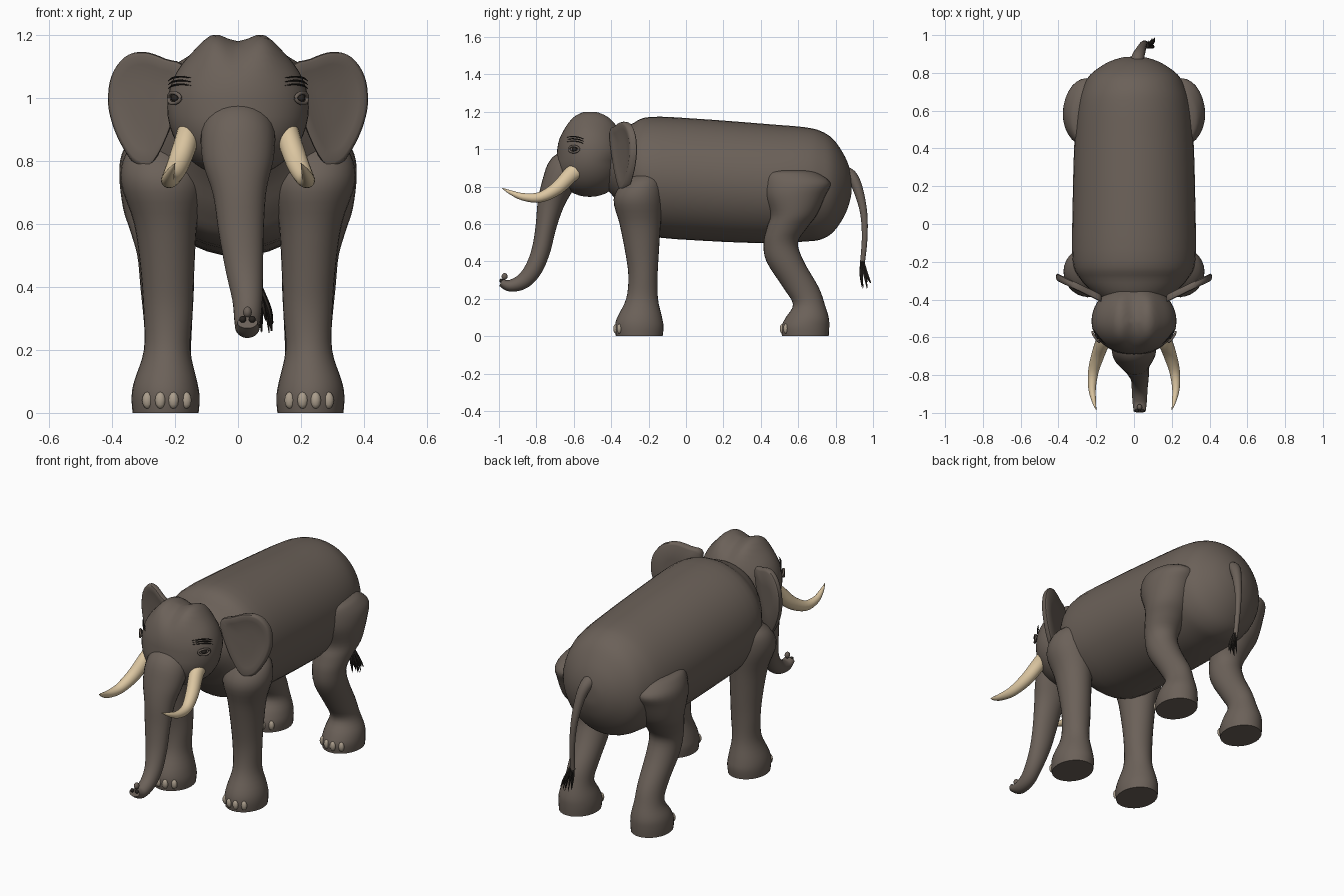
import bpy, bmesh, math, random
from mathutils import Vector, Matrix

random.seed(4)
cube = bpy.data.objects.get("Cube")
if cube:
    bpy.data.objects.remove(cube, do_unlink=True)


def material(name, color):
    mat = bpy.data.materials.new(name)
    mat.use_nodes = True
    mat.diffuse_color = (*color, 1)
    mat.node_tree.nodes["Principled BSDF"].inputs["Base Color"].default_value = (*color, 1)
    return mat


SKIN = material("grey_brown_skin", (0.147, 0.119, 0.099))
IVORY = material("ivory", (0.72, 0.57, 0.36))
NAIL = material("toenail", (0.40, 0.335, 0.26))
HAIR = material("dark_hair", (0.022, 0.018, 0.015))


def finish(name, bm, mat):
    """Turn a bmesh into a smooth-shaded object that keeps sharp rims."""
    bmesh.ops.recalc_face_normals(bm, faces=bm.faces[:])
    mesh = bpy.data.meshes.new(name)
    bm.to_mesh(mesh)
    bm.free()
    mesh.materials.append(mat)
    mesh.shade_smooth()
    mesh.set_sharp_from_angle(angle=math.radians(50))
    obj = bpy.data.objects.new(name, mesh)
    bpy.context.collection.objects.link(obj)
    return obj


def spline(points, steps, closed=False):
    """Catmull-Rom interpolation through the given points."""
    n = len(points)

    def pick(i):
        return Vector(points[i % n] if closed else points[min(max(i, 0), n - 1)])

    out = []
    for i in range(n if closed else n - 1):
        a, b, c, d = (pick(i + k) for k in (-1, 0, 1, 2))
        for s in range(steps):
            t = s / steps
            out.append(b + 0.5 * t * ((c - a) + t * ((2 * a - 5 * b + 4 * c - d)
                                                     + t * (3 * (b - c) + d - a))))
    if not closed:
        out.append(pick(n - 1))
    return out


def skin_rings(bm, rings):
    """Join equal vertex rings with quads and cap both ends."""
    loops = [[bm.verts.new(p) for p in ring] for ring in rings]
    n = len(loops[0])
    for a, b in zip(loops, loops[1:]):
        for i in range(n):
            j = (i + 1) % n
            bm.faces.new((a[i], a[j], b[j], b[i]))
    bm.faces.new(loops[0])
    bm.faces.new(loops[-1])


def loft(name, stations, mat, normal=None, side=1, sides=28, steps=4):
    """Elliptical tube; each station is x, y, z, half width, half depth."""
    path = spline(stations, steps)
    rings = []
    for i, st in enumerate(path):
        centre = Vector((st[0] * side, st[1], st[2]))
        tangent = path[min(i + 1, len(path) - 1)] - path[max(i - 1, 0)]
        t = Vector(normal) if normal else Vector((tangent[0] * side, tangent[1], tangent[2])).normalized()
        v = t.cross(Vector((1, 0, 0))).normalized()
        u = v.cross(t)
        angles = [2 * math.pi * k / sides for k in range(sides)]
        rings.append([centre + u * max(st[3], 0.001) * math.cos(a)
                      + v * max(st[4], 0.001) * math.sin(a) for a in angles])
    bm = bmesh.new()
    skin_rings(bm, rings)
    return finish(name, bm, mat)


def ellipsoid(name, centre, radii, mat, seg=16, facing=None):
    bm = bmesh.new()
    bmesh.ops.create_uvsphere(bm, u_segments=seg, v_segments=seg // 2, radius=1)
    turn = facing.to_track_quat("Z", "Y").to_matrix().to_4x4() if facing else Matrix()
    bm.transform(Matrix.Translation(centre) @ turn @ Matrix.Diagonal((*radii, 1)))
    return finish(name, bm, mat)


UP, BACK = (0, 0, 1), (0, 1, 0)

# Barrel body, narrowing into the neck and rounding off at the rump
loft("body", [
    (0, -.42, .92, .15, .14), (0, -.36, .91, .22, .195), (0, -.29, .875, .285, .26),
    (0, -.19, .855, .325, .318), (0, .10, .835, .325, .325), (0, .45, .815, .315, .318),
    (0, .63, .812, .297, .306), (0, .72, .807, .272, .29), (0, .79, .805, .232, .245),
    (0, .85, .805, .15, .155), (0, .88, .808, .07, .07), (0, .886, .81, .01, .01)],
    SKIN, BACK, sides=40)

# Head: skull with twin domes, a longer back half and a fuller jaw
head = ellipsoid("head", (0, -.515, .97), (.225, .175, .225), SKIN, seg=48)
for vert in head.data.vertices:
    p = vert.co
    crown = min(max((p.z - 1.05) / .1, 0), 1)
    p.z += crown * (.022 * math.exp(-((abs(p.x) - .085) / .045) ** 2)
                    - .015 * math.exp(-(p.x / .045) ** 2))
    if p.z < .97:
        p.y = -.515 + (p.y + .515) * (1 + 1.1 * (.97 - p.z))
    elif p.y > -.515:
        p.y = -.515 + (p.y + .515) * 1.15

# Trunk with curled tip, finger and nostrils
loft("trunk", [
    (0, -.58, .93, .10, .07), (0, -.64, .89, .118, .10), (0, -.69, .80, .112, .085),
    (.005, -.725, .70, .085, .07), (.01, -.75, .58, .072, .055), (.02, -.775, .46, .06, .05),
    (.03, -.815, .36, .048, .047), (.03, -.87, .295, .042, .042),
    (.03, -.94, .27, .038, .032), (.03, -.99, .287, .032, .02)], SKIN)
ellipsoid("trunk_finger", (.03, -.97, .32), (.014, .016, .018), SKIN)
for i, x in enumerate((.015, .045)):
    ellipsoid(f"nostril_{i}", (x, -.988, .297), (.011, .01, .011), HAIR, seg=12)

# Tail and tuft
loft("tail", [
    (.01, .83, .88, .035, .035), (.02, .88, .86, .034, .032), (.035, .918, .79, .027, .027),
    (.05, .95, .66, .019, .019), (.06, .955, .52, .015, .015), (.065, .942, .38, .013, .013)],
    SKIN, sides=16)
for i in range(13):
    dx, dy = random.uniform(-.015, .035), random.uniform(-.02, .045)
    drop = random.uniform(.245, .295)
    loft(f"tail_hair_{i}", [
        (.065 + dx * .2, .94 + dy * .2, .40, .007, .007),
        (.075 + dx * .8, .945 + dy * .7, .33, .007, .007),
        (.08 + dx, .955 + dy, drop, .001, .001)], HAIR, sides=6)

# Paired parts
FRONT_LEG = [
    (.23, -.25, 0, .105, .125), (.23, -.25, .05, .108, .13), (.23, -.248, .10, .10, .12),
    (.225, -.235, .20, .074, .085), (.222, -.23, .32, .078, .078), (.224, -.235, .45, .085, .09),
    (.23, -.245, .60, .10, .11), (.24, -.255, .73, .132, .132), (.25, -.235, .82, .108, .105),
    (.25, -.21, .87, .05, .05)]
HIND_LEG = [
    (.23, .638, 0, .105, .125), (.23, .638, .05, .108, .128), (.23, .648, .10, .10, .115),
    (.225, .657, .17, .076, .085), (.222, .615, .26, .075, .095), (.225, .53, .40, .085, .10),
    (.23, .507, .50, .09, .092), (.238, .54, .58, .105, .108), (.245, .575, .65, .12, .125),
    (.25, .58, .75, .127, .165), (.25, .59, .82, .12, .182), (.25, .565, .87, .09, .145),
    (.25, .56, .885, .06, .10)]
TUSK = [
    (.16, -.58, .89, .034, .044), (.165, -.62, .86, .037, .042), (.19, -.69, .79, .035, .036),
    (.215, -.78, .743, .028, .028), (.222, -.87, .745, .02, .02), (.212, -.94, .77, .011, .011),
    (.20, -.985, .793, .001, .001)]
EAR = [(.17, 1.09), (.23, 1.125), (.30, 1.147), (.36, 1.13), (.402, 1.07), (.413, .99),
       (.40, .92), (.37, .85), (.325, .79), (.27, .795), (.21, .92)]


def ear(name, side):
    """Flared flap built from a rim outline, domed on both faces."""
    outline = spline([(x, z, 0) for x, z in EAR], 4, closed=True)
    middle = Vector((.30, .99, 0))
    rings = []
    for scale, depth in ((.4, -.008), (.75, -.012), (.92, -.018), (.98, -.014), (1, 0),
                         (.98, .016), (.92, .022), (.4, .022)):
        flat = [middle + (p - middle) * scale for p in outline]
        rings.append([(p.x * side, -.392 + .48 * (p.x - .18) + depth, p.y) for p in flat])
    bm = bmesh.new()
    skin_rings(bm, rings)
    return finish(name, bm, SKIN)


for side, label in ((1, "left"), (-1, "right")):
    for part, stations in (("front", FRONT_LEG), ("hind", HIND_LEG)):
        loft(f"{label}_{part}_leg", stations, SKIN, UP, side)
        # Four toenails around the front of each foot
        x, y, z, rx, ry = stations[1]
        for k in range(4):
            dx = (k - 1.5) * .041 - .004
            front = y - ry * math.sqrt(1 - (dx / rx) ** 2)
            ellipsoid(f"{label}_{part}_toenail_{k}", ((x + dx) * side, front + .004, .04),
                      (.017, .014, .027), NAIL, seg=12)
    loft(f"{label}_tusk", TUSK, IVORY, None, side, sides=20)
    ear(f"{label}_ear", side)

    # Eye set in two fleshy lids, with brow hairs above
    out = Vector((.82 * side, -.57, 0))
    spot = Vector((.196 * side, -.594, 1.0))
    across = Vector((.57 * side, .82, 0))
    ellipsoid(f"{label}_eye", spot + out * .004, (.014, .014, .014), HAIR, 16, out)
    for lid, sign in (("upper", 1), ("lower", -1)):
        arc = []
        for k in range(7):
            a = math.pi * k / 6
            p = spot + out * (.006 + .006 * math.sin(a)) + across * .032 * math.cos(a)
            arc.append((p.x * side, p.y, p.z + sign * .017 * math.sin(a), .006, .006))
        loft(f"{label}_{lid}_eyelid", arc, SKIN, None, side, sides=10, steps=2)
    for k in range(3):
        rise = 1.038 + k * .012
        loft(f"{label}_brow_hair_{k}", [
            (.15, -.635, rise + .002, .001, .001), (.18, -.607, rise + .006, .003, .003),
            (.207, -.572, rise + .002, .003, .003), (.222, -.548, rise - .008, .001, .001)],
            HAIR, None, side, sides=6)
